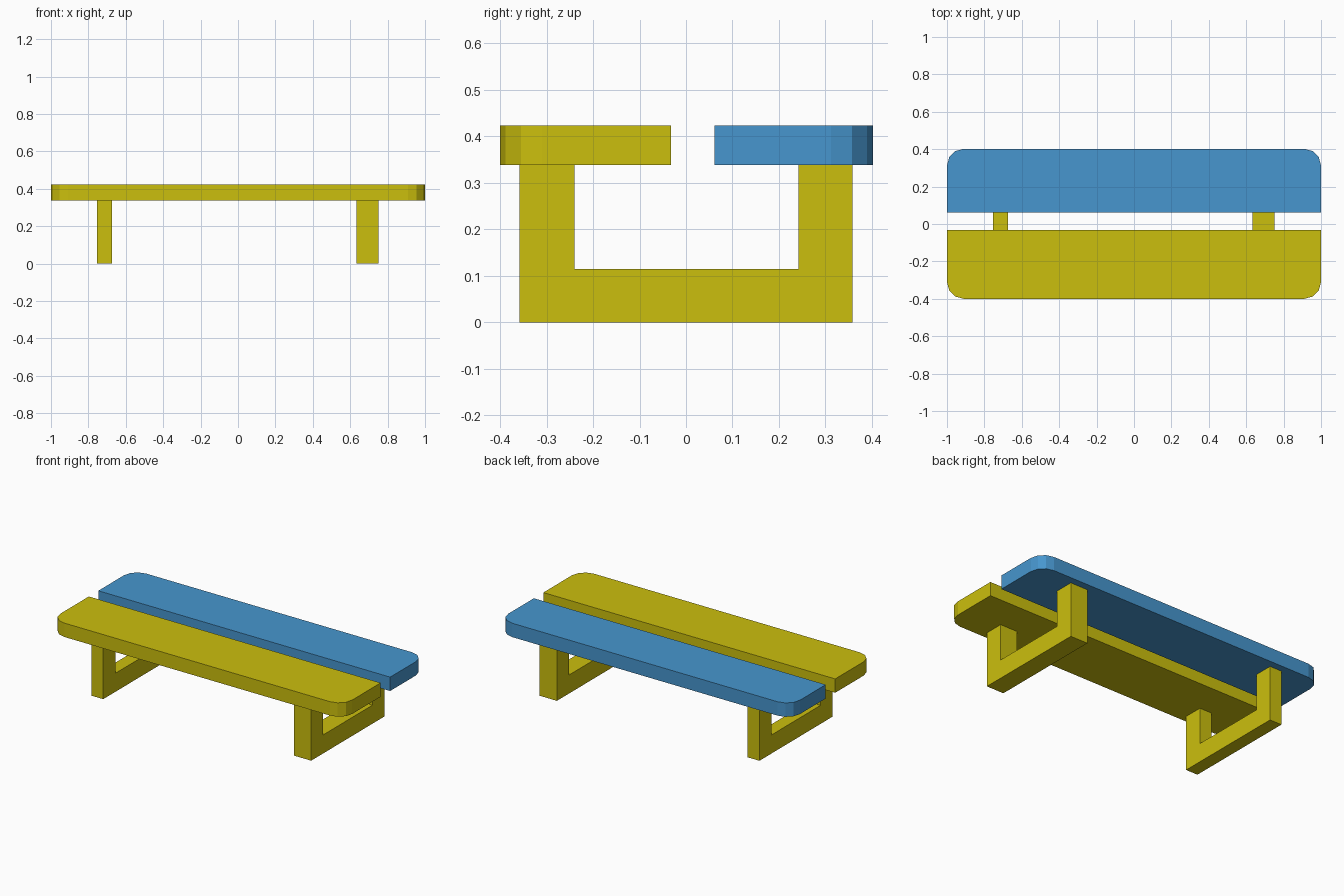
import bpy, bmesh, math

if "Cube" in bpy.data.objects:
    bpy.data.objects.remove(bpy.data.objects["Cube"])


def material(name, rgb):
    m = bpy.data.materials.new(name)
    m.diffuse_color = (*rgb, 1)
    m.use_nodes = True
    m.node_tree.nodes["Principled BSDF"].inputs["Base Color"].default_value = m.diffuse_color
    return m


YELLOW = material("yellow", (0.60, 0.52, 0.004))
BLUE = material("blue", (0.063, 0.305, 0.62))


def prism(name, points, offset, mat):
    """Extrude a flat closed outline by an offset vector."""
    bm = bmesh.new()
    face = bm.faces.new([bm.verts.new(p) for p in points])
    ext = bmesh.ops.extrude_face_region(bm, geom=[face])
    moved = [v for v in ext["geom"] if isinstance(v, bmesh.types.BMVert)]
    bmesh.ops.translate(bm, verts=moved, vec=offset)
    bmesh.ops.recalc_face_normals(bm, faces=bm.faces)
    mesh = bpy.data.meshes.new(name)
    bm.to_mesh(mesh)
    bm.free()
    mesh.materials.append(mat)
    obj = bpy.data.objects.new(name, mesh)
    bpy.context.collection.objects.link(obj)
    return obj


BASE, TOP, R, SEG = 0.338, 0.424, 0.09, 3


def plank(name, inner, outer, mat):
    """Seat plank with its two outer corners rounded."""
    s = math.copysign(1, outer)
    pts = [(-1, inner, BASE), (1, inner, BASE)]
    for cx, start in ((1 - R, 0), (R - 1, 90)):
        for i in range(SEG + 1):
            a = math.radians(start + 90 * i / SEG)
            pts.append((cx + R * math.cos(a), outer - s * R + s * R * math.sin(a), BASE))
    prism(name, pts, (0, 0, TOP - BASE), mat)


# seat planks
plank("front_seat_plank", -0.032, -0.40, YELLOW)
plank("back_seat_plank", 0.061, 0.402, BLUE)

# U-shaped leg frames, the right one wider
U = [(-0.358, 0), (0.358, 0), (0.358, BASE), (0.242, BASE),
     (0.242, 0.115), (-0.24, 0.115), (-0.24, BASE), (-0.358, BASE)]
for name, x0, x1 in (("left_leg_frame", -0.754, -0.673), ("right_leg_frame", 0.634, 0.752)):
    prism(name, [(x0, y, z) for y, z in U], (x1 - x0, 0, 0), YELLOW)
